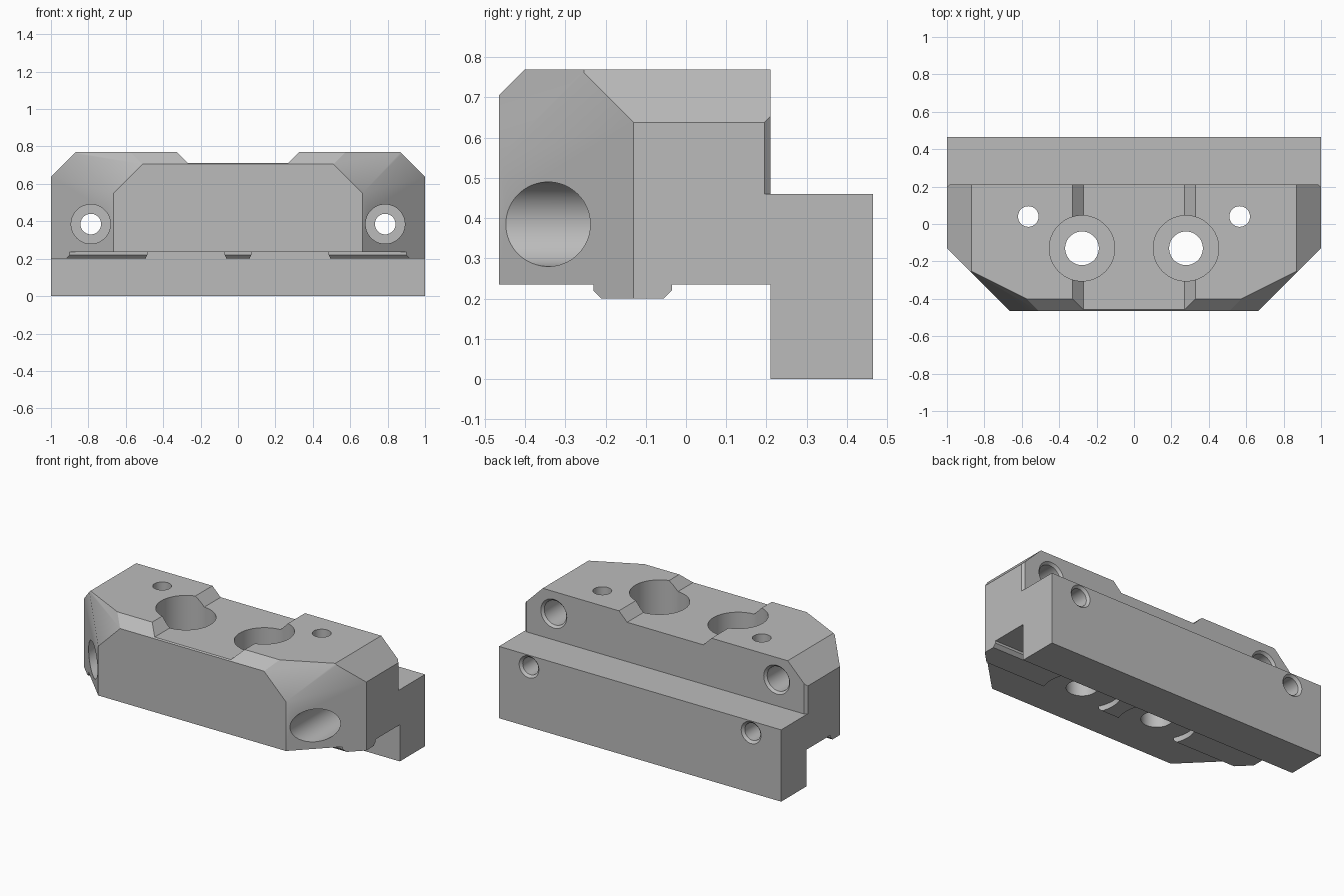
import bpy, bmesh, math
from mathutils import Vector, Matrix

cube = bpy.data.objects.get("Cube")
if cube:
    bpy.data.objects.remove(cube, do_unlink=True)

grey = bpy.data.materials.new("satin_grey")
grey.use_nodes = True
grey.diffuse_color = (0.5, 0.5, 0.5, 1)
grey.node_tree.nodes["Principled BSDF"].inputs["Base Color"].default_value = (0.5, 0.5, 0.5, 1)


def make_object(name, bm):
    bmesh.ops.recalc_face_normals(bm, faces=bm.faces)
    mesh = bpy.data.meshes.new(name)
    bm.to_mesh(mesh)
    bm.free()
    mesh.materials.append(grey)
    obj = bpy.data.objects.new(name, mesh)
    bpy.context.collection.objects.link(obj)
    return obj


def prism(points, offset):
    """Extrude a closed polygon along an offset."""
    bm = bmesh.new()
    face = bm.faces.new([bm.verts.new(p) for p in points])
    ext = bmesh.ops.extrude_face_region(bm, geom=[face], use_keep_orig=True)
    moved = [v for v in ext["geom"] if isinstance(v, bmesh.types.BMVert)]
    bmesh.ops.translate(bm, verts=moved, vec=offset)
    return bm


def bore(steps, matrix, segments=64):
    """Turned solid from (radius, height) steps along local z."""
    bm = bmesh.new()
    rings = []
    for r, h in steps:
        rings.append([bm.verts.new(matrix @ Vector((
            r * math.cos(math.tau * i / segments),
            r * math.sin(math.tau * i / segments), h))) for i in range(segments)])
    for low, high in zip(rings, rings[1:]):
        for i in range(segments):
            j = (i + 1) % segments
            bm.faces.new((low[i], low[j], high[j], high[i]))
    bm.faces.new(rings[0])
    bm.faces.new(rings[-1])
    return bm


# Side profile (y, z): upper block, locating ridge underneath, rear bar
profile = [(-.465, .235), (-.23, .235), (-.23, .22), (-.21, .2), (-.055, .2),
           (-.035, .22), (-.035, .235), (.21, .235), (.21, 0), (.465, 0),
           (.465, .46), (.21, .46), (.21, .77), (-.4, .77), (-.465, .705)]
body = prism([(-1, y, z) for y, z in profile], (2, 0, 0))

# Corner chamfers: vertical corner, top facet, side top edge
for s in (-1, 1):
    for point, normal in (((1, -.13, 0), (1, -1, 0)),
                          ((.67, -.465, .545), (1, -2, 1)),
                          ((1, 0, .638), (1, 0, 1))):
        bmesh.ops.bisect_plane(
            body, geom=body.verts[:] + body.edges[:] + body.faces[:], dist=1e-5,
            plane_co=(s * point[0], point[1], point[2]),
            plane_no=(s * normal[0], normal[1], normal[2]), clear_outer=True)
        bmesh.ops.holes_fill(body, edges=[e for e in body.edges if e.is_boundary], sides=0)
clamp_block = make_object("clamp_block", body)

cutters = []


def add_cutter(name, bm):
    obj = make_object(name, bm)
    obj.hide_render = True
    cutters.append(obj)


# Shallow channel across the top
add_cutter("top_channel_cutter", prism(
    [(-.27, -1, .712), (.27, -1, .712), (.37, -1, .812), (-.37, -1, .812)], (0, 2, 0)))

for s, side in ((-1, "right"), (1, "left")):
    def upright(x, y):
        return Matrix.Translation((s * x, y, 0))

    def along_y(x, z):
        return Matrix.Translation((s * x, 0, z)) @ Matrix.Rotation(-math.pi / 2, 4, "X")

    # Counterbored main holes, with ridge clearance below
    add_cutter(side + "_main_bore", bore(
        [(.23, .1), (.23, .235), (.09, .235), (.09, .44), (.175, .44), (.175, .9)],
        upright(.278, -.13)))
    # Small vertical holes
    add_cutter(side + "_pin_bore", bore([(.055, .1), (.055, .9)], upright(.565, .04)))
    # Front counterbores running through the rear bar
    add_cutter(side + "_front_bore", bore(
        [(.105, -.6), (.105, .05), (.055, .05), (.055, .45), (.07, .465), (.07, .6)],
        along_y(.787, .385)))
    # Blind holes in the back of the upper block
    add_cutter(side + "_rear_bore", bore(
        [(.078, -.05), (.078, .195), (.092, .21), (.092, .3)], along_y(.79, .628)))
    # Small chamfer on the rear upright edge
    add_cutter(side + "_edge_cutter", prism(
        [(s * .975, .22, .46), (s * 1.025, .17, .46), (s * 1.025, .22, .46)], (0, 0, .4)))

bpy.context.view_layer.objects.active = clamp_block
for obj in bpy.context.selected_objects:
    obj.select_set(False)
clamp_block.select_set(True)
for cutter in cutters:
    mod = clamp_block.modifiers.new(cutter.name, "BOOLEAN")
    mod.operation = "DIFFERENCE"
    mod.solver = "EXACT"
    mod.object = cutter
    bpy.ops.object.modifier_apply(modifier=mod.name)
for cutter in cutters:
    bpy.data.objects.remove(cutter, do_unlink=True)

bpy.ops.object.shade_smooth_by_angle(angle=math.radians(30))
